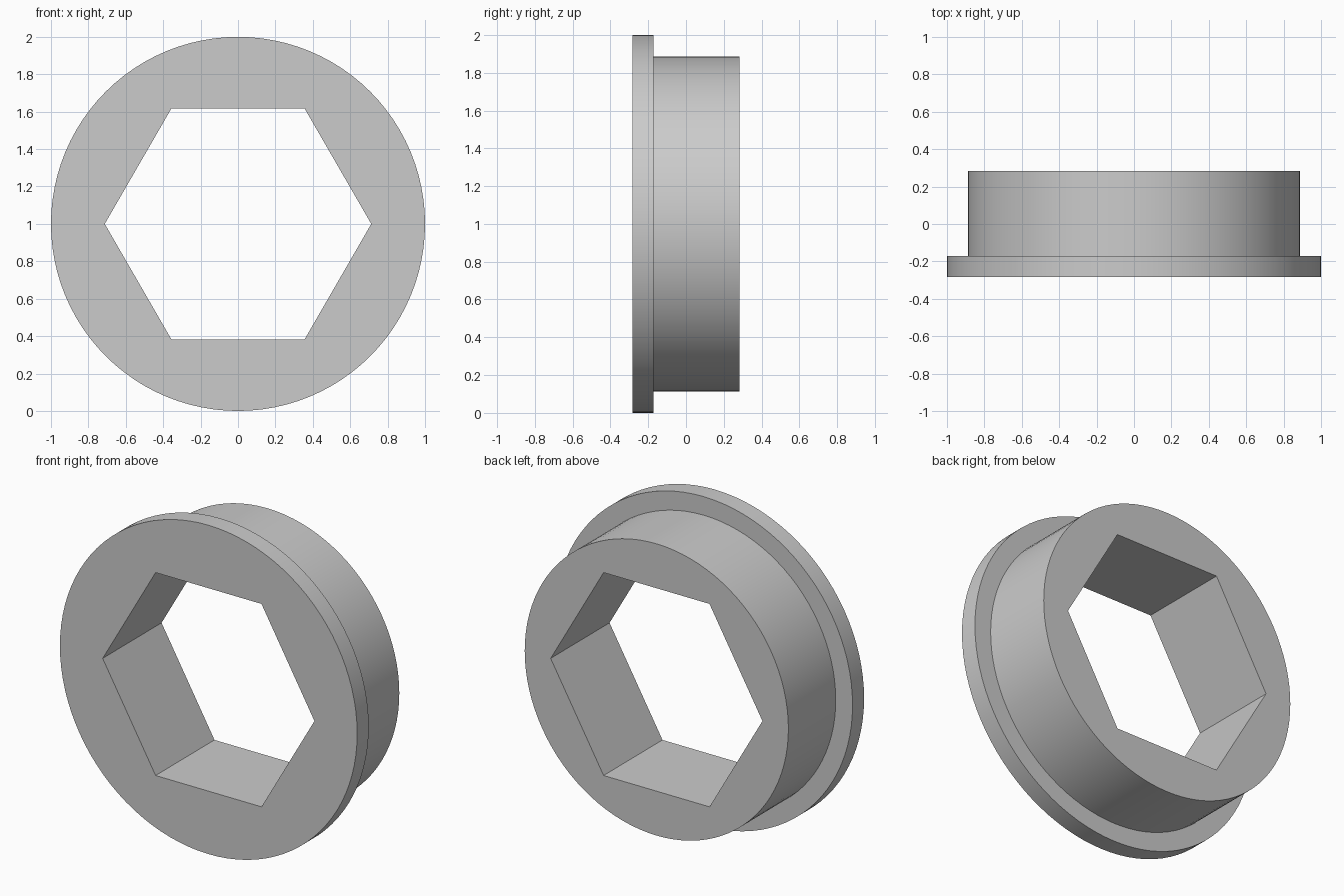
import bpy, bmesh, math

cube = bpy.data.objects.get("Cube")
if cube:
    bpy.data.objects.remove(cube, do_unlink=True)

SEGMENTS = 96          # multiple of six, so the hexagon corners are exact
APOTHEM = 0.617        # half the distance across the flats of the bore
FLANGE_R, BODY_R = 1.0, 0.887
FRONT, STEP, BACK = -0.283, -0.172, 0.283


def circle(radius):
    return lambda angle: radius


def hexagon(angle):
    return APOTHEM / math.cos(angle % (math.pi / 3) - math.pi / 6)


def add_ring(bm, radius_at, y):
    """Closed ring of vertices around the y axis, centred at z = 1."""
    ring = []
    for i in range(SEGMENTS):
        # small offset keeps the corner angles stable under the modulo
        a = math.tau * i / SEGMENTS
        r = radius_at(a + 1e-9)
        ring.append(bm.verts.new((r * math.cos(a), y, 1 + r * math.sin(a))))
    return ring


# Flanged bushing: loft a closed section from the bore around the outside
bm = bmesh.new()
section = [
    (hexagon, FRONT),
    (circle(FLANGE_R), FRONT),
    (circle(FLANGE_R), STEP),
    (circle(BODY_R), STEP),
    (circle(BODY_R), BACK),
    (hexagon, BACK),
]
rings = [add_ring(bm, shape, y) for shape, y in section]
for k, ring in enumerate(rings):
    following = rings[(k + 1) % len(rings)]
    for i in range(SEGMENTS):
        j = (i + 1) % SEGMENTS
        bm.faces.new((ring[i], ring[j], following[j], following[i]))
bmesh.ops.recalc_face_normals(bm, faces=bm.faces)

mesh = bpy.data.meshes.new("flanged_hex_bushing")
bm.to_mesh(mesh)
bm.free()
bushing = bpy.data.objects.new("flanged_hex_bushing", mesh)
bpy.context.collection.objects.link(bushing)

# Plain grey material
grey = bpy.data.materials.new("light_grey")
grey.use_nodes = True
colour = (0.6, 0.6, 0.6, 1)
grey.diffuse_color = colour
grey.node_tree.nodes["Principled BSDF"].inputs["Base Color"].default_value = colour
mesh.materials.append(grey)

# Smooth round walls, crisp rims and bore corners
bpy.ops.object.select_all(action="DESELECT")
bushing.select_set(True)
bpy.context.view_layer.objects.active = bushing
bpy.ops.object.shade_smooth_by_angle(angle=math.radians(30))
